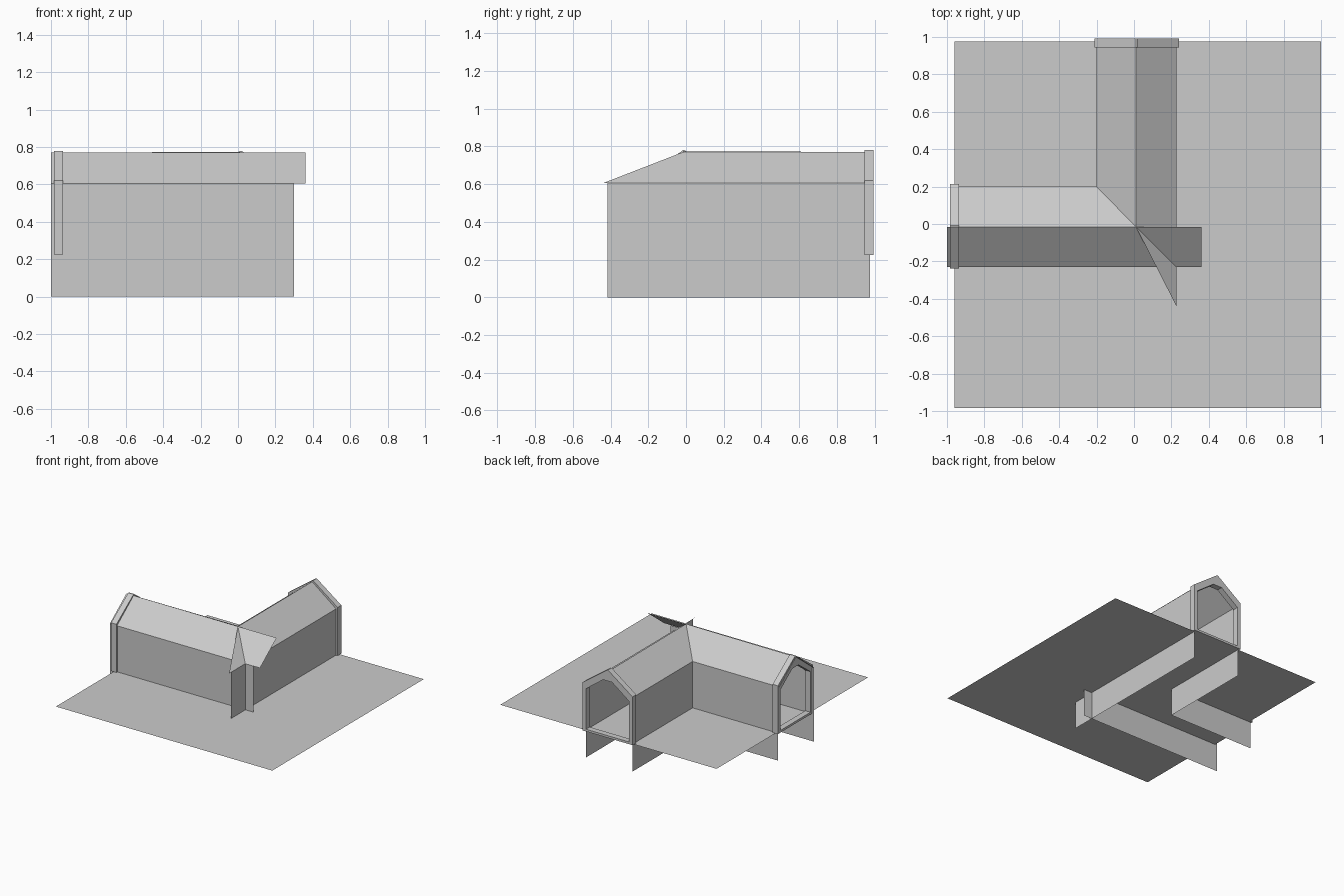
import bpy

if "Cube" in bpy.data.objects:
    bpy.data.objects.remove(bpy.data.objects["Cube"])

EAVE, RIDGE, YARD = 0.605, 0.77, 0.225
OUT, IN = 0.225, 0.2            # outer and inner eave offsets
RX, RY = 0.01, -0.015           # ridge lines of the two wings


def add_mesh(name, verts, faces):
    me = bpy.data.meshes.new(name)
    me.from_pydata(verts, [], faces)
    ob = bpy.data.objects.new(name, me)
    bpy.context.collection.objects.link(ob)
    return ob


def sheet(name, *pts):
    return add_mesh(name, pts, [tuple(range(len(pts)))])


def wall(name, a, b):
    return sheet(name, (*a, 0), (*b, 0), (*b, EAVE), (*a, EAVE))


# flat yard the walls pass through
sheet("yard", (-0.96, -0.985, YARD), (1, -0.985, YARD),
      (1, 0.975, YARD), (-0.96, 0.975, YARD))

# walls: outer pair overshoot at the corner, inner pair meet cleanly
wall("south_wall", (-1, -OUT), (0.30, -OUT))
wall("east_wall", (OUT, -0.415), (OUT, 0.975))
wall("north_wall", (-IN, IN), (-0.975, IN))
wall("west_wall", (-IN, 0.975), (-IN, IN))

# roof slopes: outer ones cross over at the hip, inner ones share the valley
apex = (RX, RY, RIDGE + 0.004)
sheet("south_roof", (-1, -0.23, EAVE), (0.36, -0.23, EAVE),
      (0.36, RY, RIDGE), (-1, RY, RIDGE))
sheet("east_roof", (0.227, -0.44, EAVE), (0.227, 0.985, EAVE),
      (RX, 0.985, RIDGE), (RX, RY, RIDGE))
sheet("north_roof", (-IN, IN, EAVE), (-0.985, IN, EAVE),
      (-0.985, RY, RIDGE), apex)
sheet("west_roof", (-IN, 0.985, EAVE), (-IN, IN, EAVE),
      apex, (RX, 0.985, RIDGE))


# gable frames: closed ring extruded along the wing
def gable_frame(name, centre, start, end, along_y):
    outer = [(-0.226, YARD), (0.226, YARD), (0.226, 0.62), (0, 0.78), (0, 0.78), (-0.226, 0.62)]
    inner = [(-0.195, 0.243), (0.195, 0.243), (0.195, 0.575),
             (0.04, 0.69), (-0.04, 0.69), (-0.195, 0.575)]
    outer[3], outer[4] = (0.004, 0.78), (-0.004, 0.78)
    verts = []
    for d in (start, end):
        for u, z in outer + inner:
            verts.append((centre + u, d, z) if along_y else (d, centre + u, z))
    n, faces = 6, []
    for i in range(n):
        j = (i + 1) % n
        faces += [(i, j, n + j, n + i),
                  (2 * n + j, 2 * n + i, 3 * n + i, 3 * n + j),
                  (j, i, 2 * n + i, 2 * n + j),
                  (n + i, n + j, 3 * n + j, 3 * n + i)]
    if not along_y:
        faces = [f[::-1] for f in faces]
    add_mesh(name, verts, faces)


gable_frame("back_gable_frame", 0.015, 0.945, 0.993, True)
gable_frame("left_gable_frame", -0.012, -0.935, -0.983, False)
